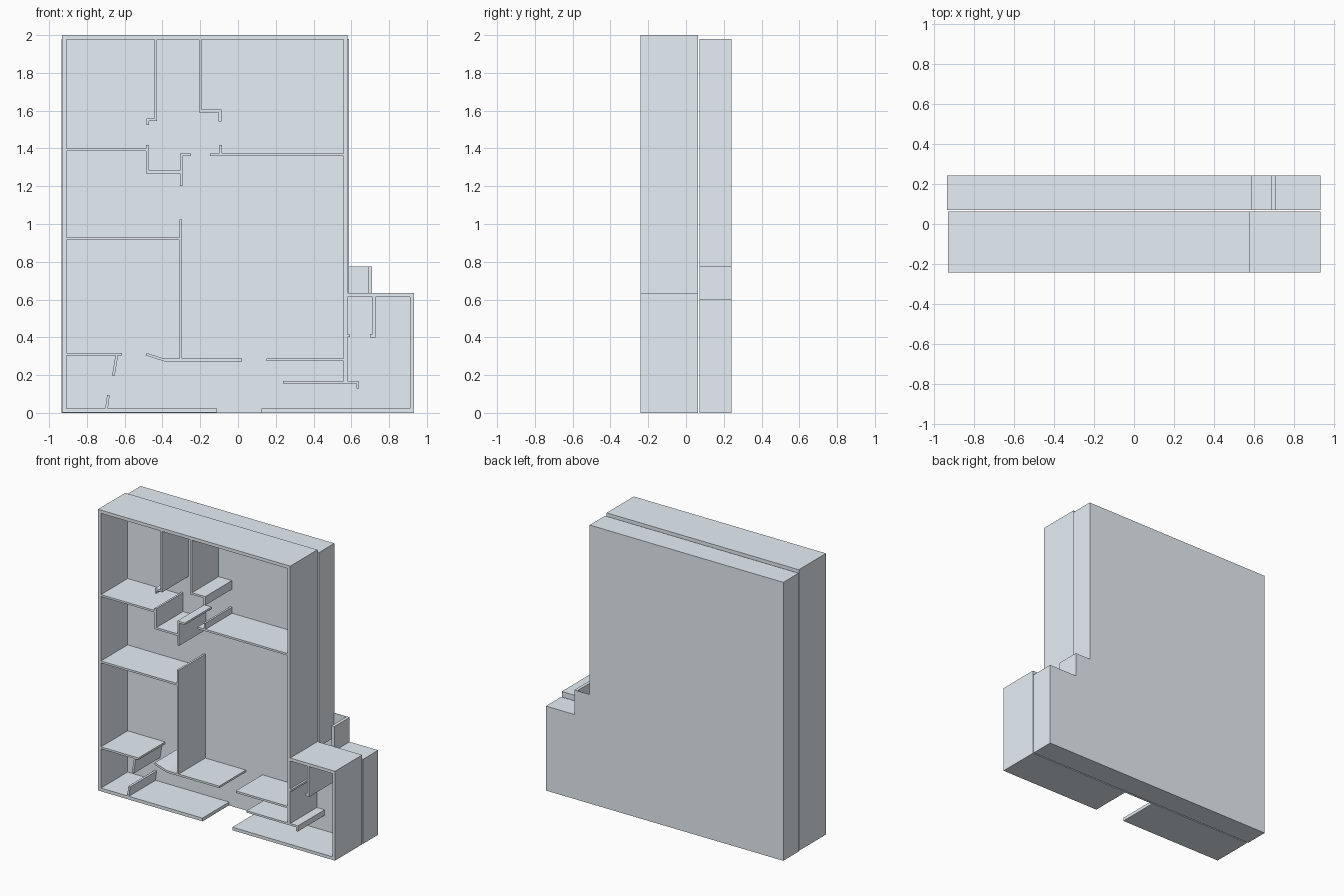
import bpy, bmesh
from mathutils import Vector

if "Cube" in bpy.data.objects:
    bpy.data.objects.remove(bpy.data.objects["Cube"])

FRONT, UPPER_BACK = -0.242, 0.063      # upper storey depth range
LOWER_FRONT, BACK = 0.071, 0.242       # lower storey depth range

# Pale blue-grey plaster
plaster = bpy.data.materials.new("plaster")
plaster.diffuse_color = (0.80, 0.87, 0.92, 1)
plaster.use_nodes = True
plaster.node_tree.nodes["Principled BSDF"].inputs["Base Color"].default_value = plaster.diffuse_color


def extrude(name, profile, y0, y1):
    """Extrude an x-z outline from y0 to y1."""
    bm = bmesh.new()
    face = bm.faces.new([bm.verts.new((x, y0, z)) for x, z in profile])
    new = bmesh.ops.extrude_face_region(bm, geom=[face])["geom"]
    bmesh.ops.translate(bm, vec=(0, y1 - y0, 0),
                        verts=[v for v in new if isinstance(v, bmesh.types.BMVert)])
    bmesh.ops.recalc_face_normals(bm, faces=bm.faces)
    mesh = bpy.data.meshes.new(name)
    bm.to_mesh(mesh)
    bm.free()
    mesh.materials.append(plaster)
    obj = bpy.data.objects.new(name, mesh)
    bpy.context.collection.objects.link(obj)
    return obj


def wall(name, path, t=0.014, y0=FRONT, y1=UPPER_BACK):
    """Wall of thickness t along a centre line, with mitred corners."""
    pts = [Vector(p) for p in path]
    normals = []
    for a, b in zip(pts, pts[1:]):
        d = (b - a).normalized()
        normals.append(Vector((-d.y, d.x)))
    left, right = [], []
    for i, p in enumerate(pts):
        n0 = normals[max(i - 1, 0)]
        n1 = normals[min(i, len(normals) - 1)]
        off = (n0 + n1) / (1 + n0.dot(n1)) * t / 2
        left.append(p + off)
        right.append(p - off)
    return extrude(name, left + right[::-1], y0, y1)


# Upper storey floor plate
extrude("upper_floor", [(-.931, 0), (.933, 0), (.933, .636), (.58, .636),
                        (.58, 2), (-.931, 2)], UPPER_BACK - .006, UPPER_BACK)

# Upper storey outer walls, leaving the entrance open
wall("main_outer_wall", [(-.11, .0125), (-.92, .0125), (-.92, 1.989),
                         (.569, 1.989), (.569, .17)], .023)
wall("wing_outer_wall", [(.125, .0115), (.922, .0115), (.922, .625), (.58, .625)], .022)

# Upper storey partitions
partitions = {
    "top_left_partition": [(-.435, 1.98), (-.435, 1.551), (-.478, 1.551), (-.478, 1.523)],
    "top_middle_partition": [(-.199, 1.98), (-.199, 1.598), (-.095, 1.598), (-.095, 1.543)],
    "upper_left_partition": [(-.91, 1.393), (-.486, 1.393)],
    "alcove_wall": [(-.479, 1.417), (-.479, 1.275), (-.307, 1.275)],
    "alcove_return": [(-.300, 1.2), (-.300, 1.367), (-.249, 1.367)],
    "upper_right_partition": [(-.148, 1.366), (.558, 1.366)],
    "upper_right_stub": [(-.093, 1.373), (-.093, 1.417)],
    "middle_left_partition": [(-.91, .921), (-.31, .921)],
    "hall_wall": [(-.304, .286), (-.304, 1.025)],
    "lower_left_partition": [(-.91, .31), (-.614, .31)],
    "hall_base_wall": [(-.487, .311), (-.39, .28), (.022, .28)],
    "lower_right_partition": [(.152, .281), (.558, .281)],
    "entry_wall": [(.238, .163), (.634, .163), (.634, .13)],
    "slanted_wall_top": [(-.642, .303), (-.660, .196)],
    "slanted_wall_bottom": [(-.686, .095), (-.696, .023)],
}
for name, path in partitions.items():
    wall(name, path)

# Closet in the side wing
wall("closet_wall", [(.720, .614), (.720, .408), (.700, .408)], .018)
wall("closet_stub", [(.58, .409), (.594, .409)])

# Lower storey: floor plate behind a ring of outer walls, with an open porch
extrude("lower_floor", [(-.935, 0), (.933, 0), (.933, .601), (.709, .601), (.709, .775),
                        (.588, .775), (.588, 1.98), (-.935, 1.98)], BACK - .003, BACK)
wall("lower_outer_wall", [(.698, .775), (.698, .59), (.922, .59), (.922, .011),
                          (-.924, .011), (-.924, 1.969), (.577, 1.969), (.577, .6)],
     .022, LOWER_FRONT, BACK - .003)
